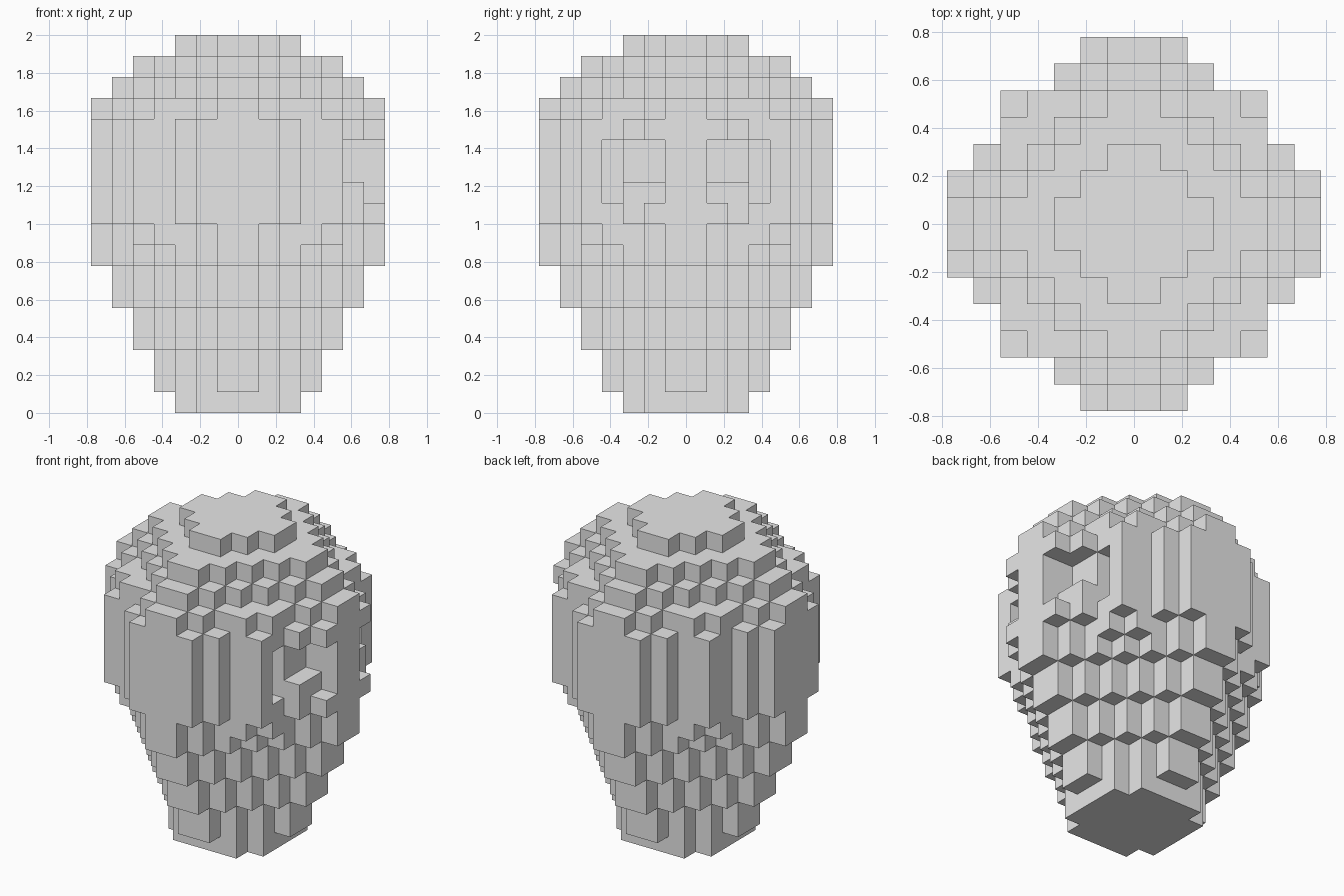
import bpy, bmesh
from mathutils import Vector

cube = bpy.data.objects.get("Cube")
if cube:
    bpy.data.objects.remove(cube, do_unlink=True)

U = 1 / 9  # block size


def diamond(n):
    """Half-widths of a stepped diamond, row by row from the middle."""
    return list(range(n, 0, -1))


# Half-width of each row of blocks, from the middle row outwards
ROUND = [7, 7, 6, 5, 5, 3, 2]
SHOULDER = [7, 6, 5, 5, 4, 2, 1]
NECK = [3, 3, 2]

# (number of layers, plan shape), from the bottom up
LAYERS = [
    (1, NECK), (2, diamond(4)), (2, diamond(5)), (2, diamond(6)),
    (1, diamond(7)), (1, SHOULDER), (5, ROUND), (1, SHOULDER),
    (1, diamond(6)), (1, diamond(5)), (1, diamond(3)),
]

# Fill the head with blocks
cells = set()
z = 0
for count, rows in LAYERS:
    for _ in range(count):
        for row, half in enumerate(rows):
            for x in range(-half, half):
                cells.add((x, row, z))
                cells.add((x, -row - 1, z))
        z += 1

# Carve a pair of eye sockets, with a lower ledge, into the +x side
for row in (1, 2, 3):
    for level in (10, 11, 12):
        depth = 4 if row == 3 else (6 if level == 10 else 5)
        for x in range(depth, 7):
            cells.discard((x, row, level))
            cells.discard((x, -row - 1, level))

# Skin the exposed sides of the blocks
bm = bmesh.new()
verts = {}


def corner(p):
    key = tuple(round(c) for c in p)
    if key not in verts:
        verts[key] = bm.verts.new(Vector(key) * U)
    return verts[key]


for cell in sorted(cells):
    for axis in range(3):
        for side in (0, 1):
            near = list(cell)
            near[axis] += 2 * side - 1
            if tuple(near) in cells:
                continue
            a, b = Vector(), Vector()
            a[(axis + 1) % 3] = 1
            b[(axis + 2) % 3] = 1
            o = Vector(cell)
            o[axis] += side
            loop = [o, o + a, o + a + b, o + b]
            if not side:
                loop.reverse()
            bm.faces.new([corner(p) for p in loop])

mesh = bpy.data.meshes.new("head")
bm.to_mesh(mesh)
bm.free()
head = bpy.data.objects.new("head", mesh)
bpy.context.collection.objects.link(head)

# Plain grey
grey = bpy.data.materials.new("light grey")
grey.use_nodes = True
color = (0.8, 0.8, 0.8, 1)
grey.diffuse_color = color
grey.node_tree.nodes["Principled BSDF"].inputs["Base Color"].default_value = color
mesh.materials.append(grey)
